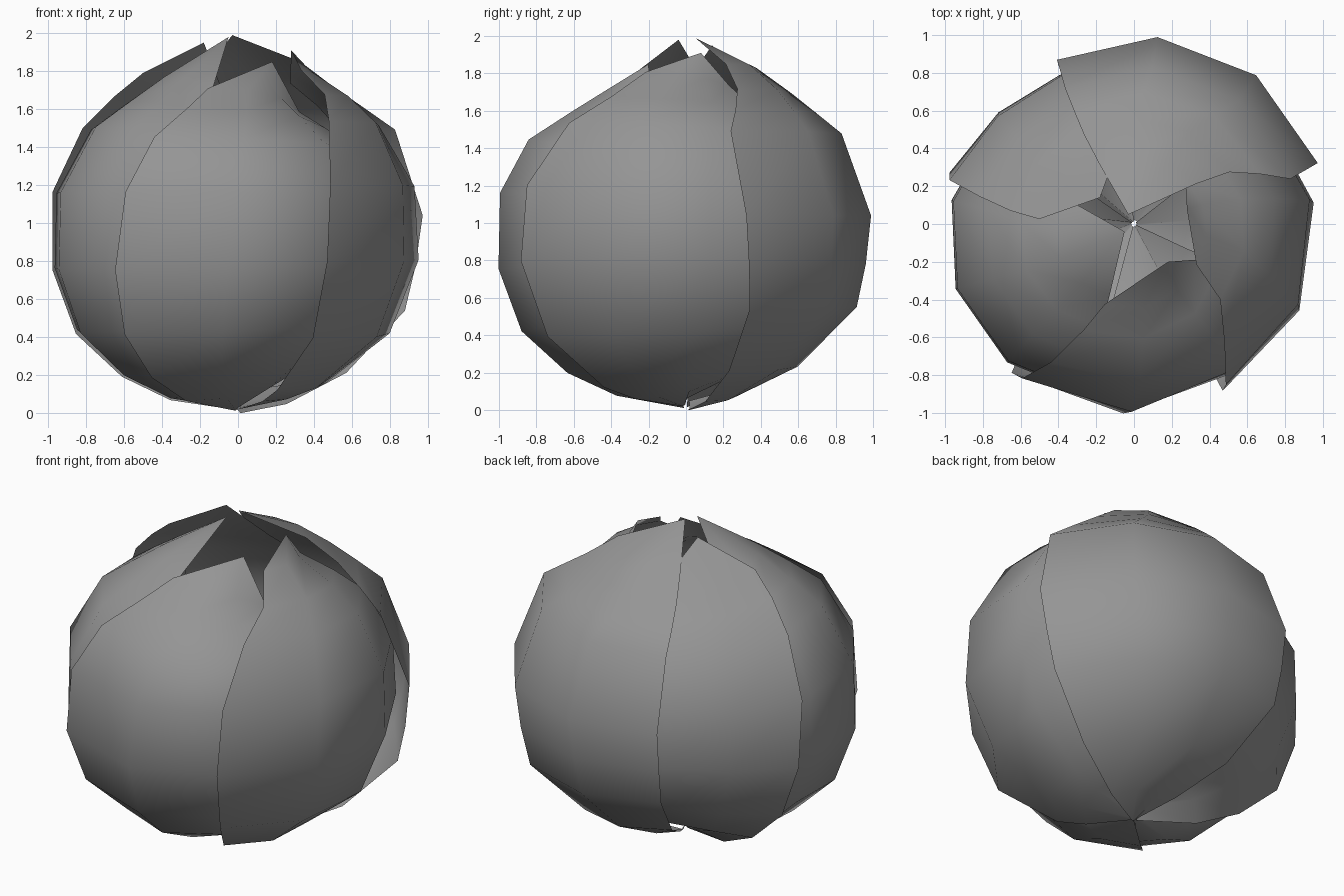
import bpy
from math import radians, sin, cos

cube = bpy.data.objects.get("Cube")
if cube:
    bpy.data.objects.remove(cube, do_unlink=True)

grey = bpy.data.materials.new("petal_grey")
grey.use_nodes = True
grey.diffuse_color = (0.3, 0.3, 0.3, 1)
grey.node_tree.nodes["Principled BSDF"].inputs["Base Color"].default_value = (0.3, 0.3, 0.3, 1)
grey.node_tree.nodes["Principled BSDF"].inputs["Roughness"].default_value = 0.8

# Side profiles (radius, height) from the base up to just below the tip
LOWER = [(.015, .04), (.37, .09), (.63, .21), (.87, .43), (.99, .76), (.98, 1.16)]
FRONT = LOWER + [(.83, 1.44), (.6, 1.59), (.44, 1.69)]
RIGHT = LOWER + [(.79, 1.5), (.61, 1.63), (.42, 1.76)]
BACK_RIGHT = LOWER + [(.81, 1.49), (.64, 1.65), (.49, 1.77)]
LEFT = [(.015, .03), (.3, .07), (.48, .13), (.83, .4), (.99, .8),
        (.97, 1.2), (.78, 1.53), (.6, 1.67), (.39, 1.8)]
BACK = [(.02, .01), (.27, .07), (.6, .23), (.92, .55), (.97, .78), (1, 1.04),
        (.84, 1.48), (.7, 1.59), (.56, 1.7), (.38, 1.83)]
KEYS = [.1, .4, 1.1, 1.5, 1.77]      # heights at which the edge bearings are given


def lookup(z, values):
    """Piecewise linear edge bearing at height z."""
    if z <= KEYS[0]:
        return values[0]
    for i in range(len(KEYS) - 1):
        if z <= KEYS[i + 1]:
            f = (z - KEYS[i]) / (KEYS[i + 1] - KEYS[i])
            return values[i] + f * (values[i + 1] - values[i])
    return values[-1]


def petal(name, profile, start, end, bulge, tip, columns=3):
    """Curved sheet between two edges, closing in a pointed tip.
    bulge scales the start edge, middle and end edge about the bud centre."""
    verts, faces = [], []
    for r, z in profile:
        a, b = lookup(z, start), lookup(z, end)
        for j in range(columns + 1):
            t = j / columns
            s = (bulge[0] * (1 - t) * (1 - 2 * t) + bulge[1] * 4 * t * (1 - t)
                 + bulge[2] * t * (2 * t - 1))
            ang = radians(a + (b - a) * t)
            verts.append((r * s * cos(ang), r * s * sin(ang), max(0, 1 + (z - 1) * s)))
    n = columns + 1
    for i in range(len(profile) - 1):
        for j in range(columns):
            k = i * n + j
            faces.append((k, k + 1, k + n + 1, k + n))
    last = (len(profile) - 1) * n
    verts.append(tip)
    for j in range(columns):
        faces.append((last + j, last + j + 1, len(verts) - 1))
    mesh = bpy.data.meshes.new(name)
    mesh.from_pydata(verts, [], faces)
    mesh.materials.append(grey)
    mesh.shade_smooth()
    obj = bpy.data.objects.new(name, mesh)
    bpy.context.collection.objects.link(obj)


# Five overlapping petals of the closed bud, bearings in degrees from +x
petal("front_petal", FRONT, [-136, -132, -127, -120, -106], [-25, -22, -20, -22, -34],
      (1.03, .99, .85), (.18, -.2, 1.85))
petal("left_petal", LEFT, [-65, -62, -62, -55, -33], [38, 40, 42, 42, 40],
      (1.01, .985, .92), (.28, .08, 1.91))
petal("back_petal", BACK, [22, 22, 18, 16, 33], [118, 116, 115, 117, 120],
      (1.025, 1.01, .96), (-.03, .05, 1.99))
petal("back_right_petal", BACK_RIGHT, [95, 93, 92, 92, 100], [160, 163, 166, 170, 177],
      (.88, .91, 1.025), (-.18, .14, 1.95))
petal("right_petal", RIGHT, [145, 145, 145, 148, 160], [255, 255, 255, 254, 251],
      (.91, 1.015, .95), (-.05, -.04, 1.98), 4)
